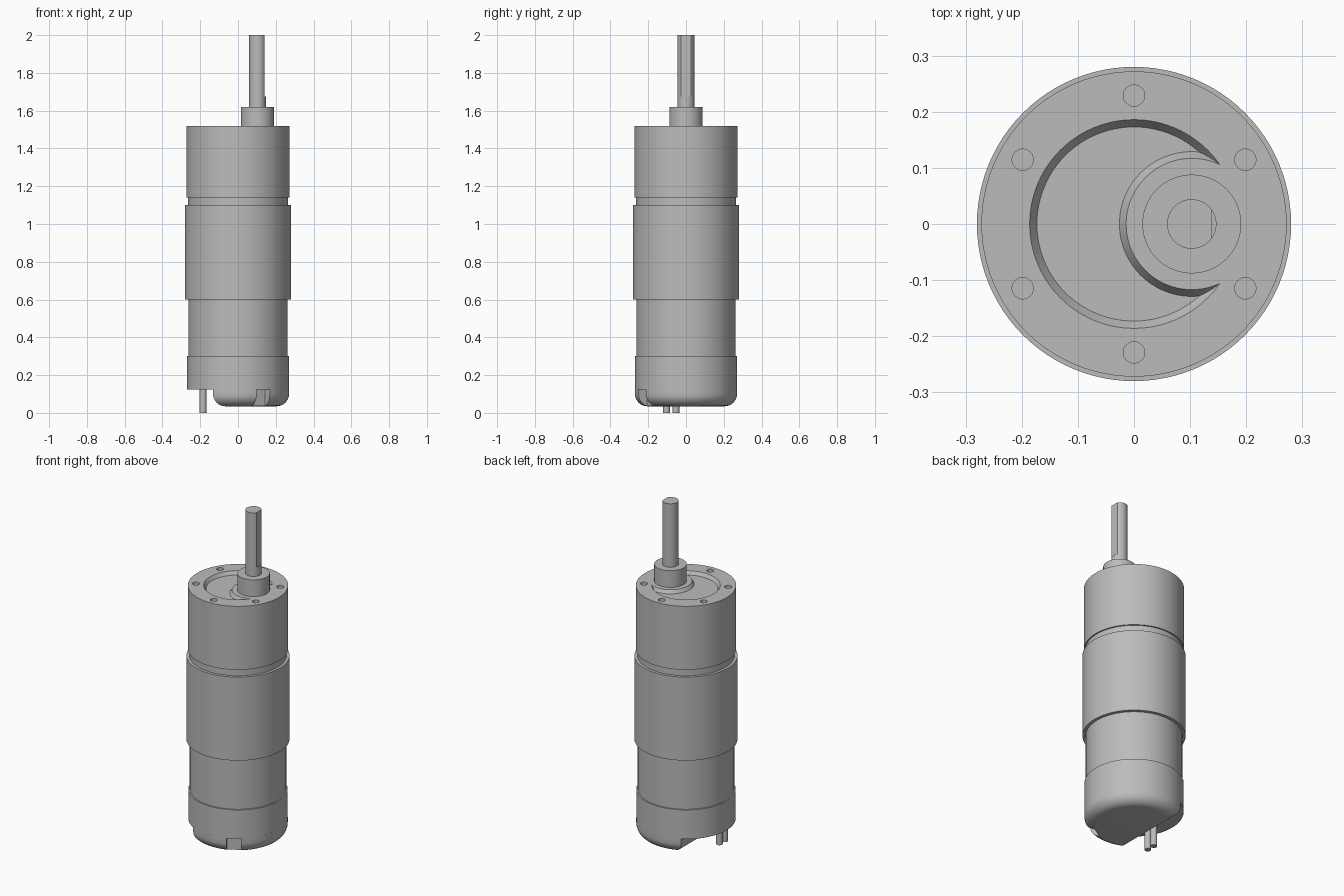
import bpy, bmesh, math
from math import cos, sin, pi

if "Cube" in bpy.data.objects:
    bpy.data.objects.remove(bpy.data.objects["Cube"])

grey = bpy.data.materials.new("plain_grey")
grey.use_nodes = True
grey.diffuse_color = (0.5, 0.5, 0.5, 1)
grey.node_tree.nodes["Principled BSDF"].inputs["Base Color"].default_value = (0.5, 0.5, 0.5, 1)


def loft(name, rings):
    """Skin a stack of equal-length rings, bottom to top, and close both ends."""
    bm = bmesh.new()
    loops = [[bm.verts.new(p) for p in ring] for ring in rings]
    n = len(loops[0])
    for low, high in zip(loops, loops[1:]):
        for i in range(n):
            j = (i + 1) % n
            bm.faces.new((low[i], low[j], high[j], high[i]))
    bm.faces.new(loops[0][::-1])
    bm.faces.new(loops[-1])
    bmesh.ops.recalc_face_normals(bm, faces=bm.faces)
    mesh = bpy.data.meshes.new(name)
    bm.to_mesh(mesh)
    bm.free()
    mesh.materials.append(grey)
    obj = bpy.data.objects.new(name, mesh)
    bpy.context.collection.objects.link(obj)
    return obj


def turned(name, profile, x=0, y=0, sides=96):
    """Turn a (radius, height) profile about a vertical axis."""
    return loft(name, [[(x + r * cos(2 * pi * i / sides), y + r * sin(2 * pi * i / sides), z)
                        for i in range(sides)] for r, z in profile])


def block(name, x0, x1, half_y, z0, z1, turn=0):
    corners = [(x0, -half_y), (x1, -half_y), (x1, half_y), (x0, half_y)]
    spun = [(x * cos(turn) - y * sin(turn), x * sin(turn) + y * cos(turn)) for x, y in corners]
    return loft(name, [[(x, y, z) for x, y in spun] for z in (z0, z1)])


def cut(obj, cutter):
    """Subtract the cutter from the object and discard it."""
    mod = obj.modifiers.new("cut", "BOOLEAN")
    mod.operation = "DIFFERENCE"
    mod.solver = "EXACT"
    mod.object = cutter
    bpy.context.view_layer.objects.active = obj
    bpy.ops.object.modifier_apply(modifier=mod.name)
    bpy.data.objects.remove(cutter)


TOP = 1.52
SHAFT_X = 0.103

# Gearbox housing with crescent recess and six screw holes
gearbox = turned("gearbox_housing", [(0.272, 1.14), (0.272, TOP)])
recess = turned("recess_cutter", [(0.173, TOP - 0.02), (0.199, TOP + 0.02)])
cut(recess, turned("boss_keeper", [(0.135, TOP - 0.03), (0.099, TOP + 0.03)], SHAFT_X))
cut(gearbox, recess)
for k in range(6):
    a = pi / 6 + k * pi / 3
    cut(gearbox, turned("screw_cutter", [(0.019, TOP - 0.06), (0.019, TOP + 0.05)],
                        0.229 * cos(a), 0.229 * sin(a), 32))

# Stacked body sections
neck = turned("neck", [(0.264, 1.09), (0.264, 1.15)])
sleeve = turned("middle_sleeve", [(0.28, 0.6), (0.28, 1.1)])
can = turned("motor_can", [(0.262, 0.29), (0.262, 0.61)])
cap = turned("end_cap", [(0.27, 0.125), (0.27, 0.3)])

# Rounded D-shaped base under the cap, with a radial notch
FILLET, BASE, CUT_X, STEPS = 0.065, 0.035, -0.132, 80


def d_ring(inset, z):
    r = 0.27 - inset
    end = math.acos((CUT_X + inset) / r)
    return [(r * cos(a), r * sin(a), z)
            for a in (-end + 2 * end * i / STEPS for i in range(STEPS + 1))]


rings = []
for k in range(9):
    a = k * pi / 16
    rings.append(d_ring(FILLET * (1 - sin(a)), BASE + FILLET * (1 - cos(a))))
base = loft("cap_base", rings + [d_ring(0, 0.13)])
cut(base, block("notch_cutter", 0.215, 0.4, 0.04, -0.1, 0.125, -pi / 3))

# Terminal pins
pins = [turned("terminal_pin", [(0.018, 0), (0.018, 0.15)], -0.185, y, 32)
        for y in (-0.103, -0.053)]

# Output bearing collar and shaft with a flat
collar = turned("bearing_collar", [(0.088, TOP - 0.01), (0.088, 1.62)], SHAFT_X)
shaft = turned("output_shaft", [(0.044, 1.6), (0.044, 2)], SHAFT_X, 0, 64)
cut(shaft, block("flat_cutter", 0.139, 0.3, 0.1, 1.675, 2.1))

# Smooth the round walls and keep the edges sharp
bpy.ops.object.select_all(action="DESELECT")
for obj in [gearbox, neck, sleeve, can, cap, base, collar, shaft] + pins:
    obj.select_set(True)
bpy.context.view_layer.objects.active = gearbox
bpy.ops.object.shade_smooth_by_angle(angle=math.radians(30))
